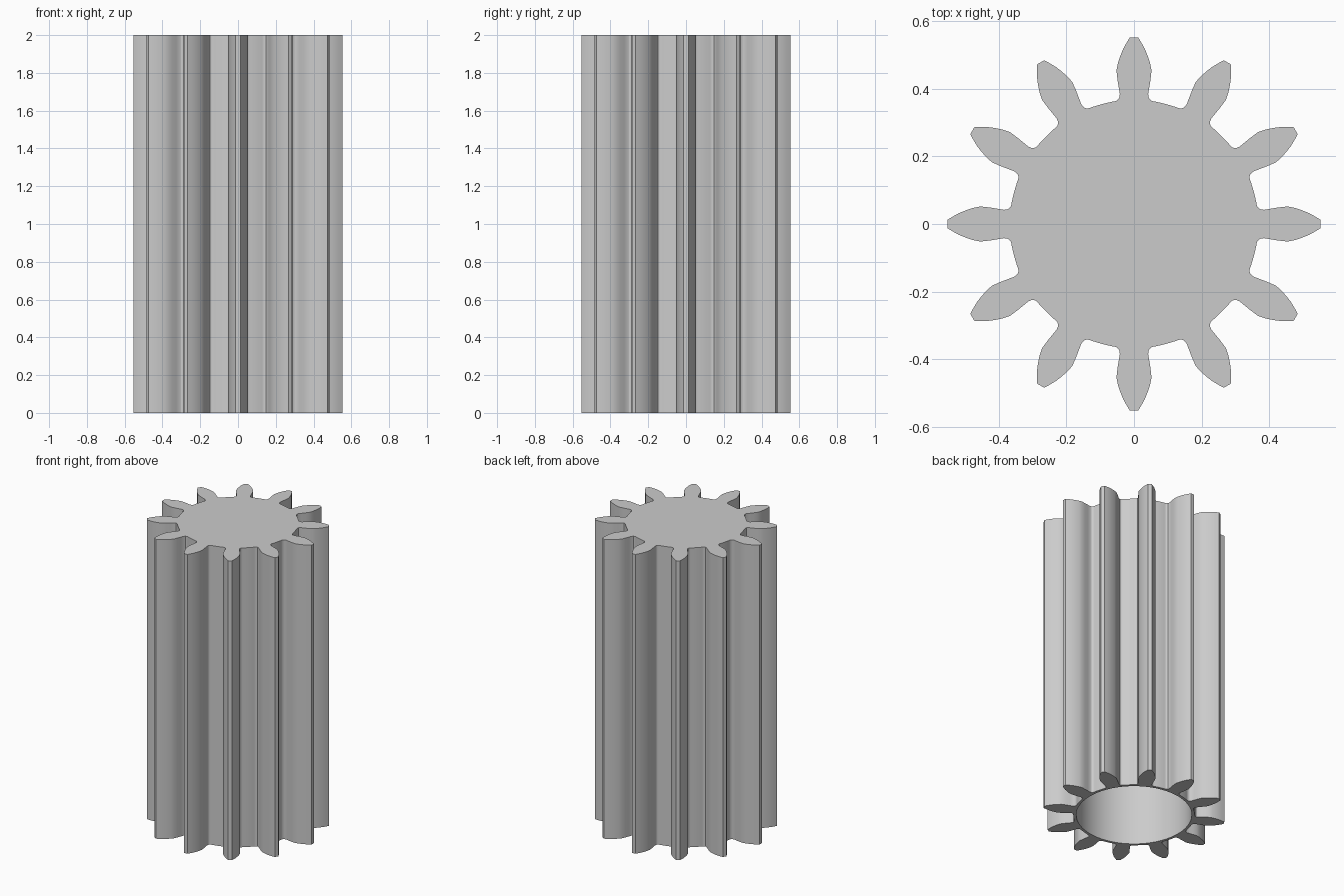
import bpy, bmesh, math
from mathutils import Matrix, Vector

if "Cube" in bpy.data.objects:
    bpy.data.objects.remove(bpy.data.objects["Cube"])

TEETH = 12
HEIGHT = 2.0
BORE_RADIUS = 0.35
BORE_DEPTH = 0.8
BORE_SIDES = 64

# Half of one tooth, from the tip down the flank and fillet to the middle of the gap
FLANK = [(.012, .553), (.022, .537), (.032, .519), (.041, .497), (.048, .475),
         (.052, .455), (.049, .428), (.045, .403), (.042, .385), (.044, .373),
         (.050, .366), (.058, .363), (.066, .362), (.095, .355)]

# Whole gear outline: mirror the half tooth, then repeat it around the axis
tooth = [(-x, y) for x, y in reversed(FLANK[:-1])] + FLANK
outline = []
for i in range(TEETH):
    turn = Matrix.Rotation(-i * math.tau / TEETH, 2)
    outline += [turn @ Vector(p) for p in tooth]
bore = [Vector((BORE_RADIUS * math.cos(a), BORE_RADIUS * math.sin(a)))
        for a in (i * math.tau / BORE_SIDES for i in range(BORE_SIDES))]

bm = bmesh.new()


def ring(points, z):
    return [bm.verts.new((p.x, p.y, z)) for p in points]


def wall(low, high):
    """Join two matching rings with quads."""
    for i in range(len(low)):
        j = (i + 1) % len(low)
        bm.faces.new((low[i], low[j], high[j], high[i]))


def rim_edges(verts):
    return [bm.edges.get((verts[i - 1], verts[i])) for i in range(len(verts))]


# Toothed outside and closed top
outer_low, outer_high = ring(outline, 0), ring(outline, HEIGHT)
wall(outer_low, outer_high)
bm.faces.new(outer_high)

# Blind bore in the underside
bore_low, bore_high = ring(bore, 0), ring(bore, BORE_DEPTH)
wall(bore_low, bore_high)
bm.faces.new(bore_high)

# Underside between the bore and the teeth
bmesh.ops.triangle_fill(bm, use_beauty=True,
                        edges=rim_edges(outer_low) + rim_edges(bore_low))
bmesh.ops.recalc_face_normals(bm, faces=bm.faces[:])

mesh = bpy.data.meshes.new("pinion_gear")
bm.to_mesh(mesh)
bm.free()
gear = bpy.data.objects.new("pinion_gear", mesh)
bpy.context.collection.objects.link(gear)

# Plain grey metal
grey = bpy.data.materials.new("light_grey")
grey.use_nodes = True
colour = (0.6, 0.6, 0.6, 1)
grey.diffuse_color = colour
grey.node_tree.nodes["Principled BSDF"].inputs["Base Color"].default_value = colour
mesh.materials.append(grey)

bpy.ops.object.select_all(action='DESELECT')
gear.select_set(True)
bpy.context.view_layer.objects.active = gear
bpy.ops.object.shade_smooth_by_angle(angle=math.radians(30))
